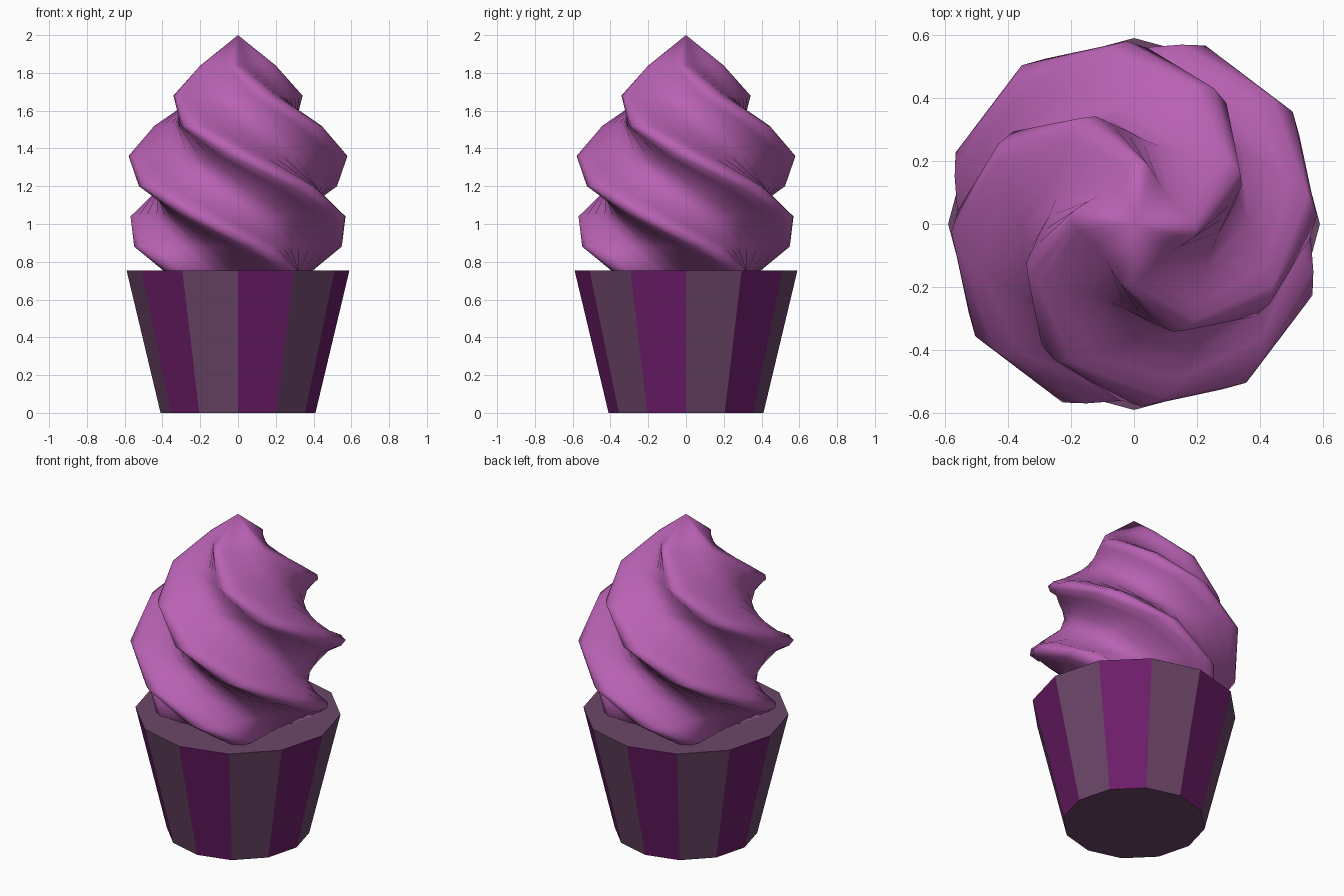
import bpy, bmesh
from math import cos, sin, radians

if "Cube" in bpy.data.objects:
    bpy.data.objects.remove(bpy.data.objects["Cube"])


def material(name, rgb):
    m = bpy.data.materials.new(name)
    m.diffuse_color = (*rgb, 1)
    m.use_nodes = True
    m.node_tree.nodes["Principled BSDF"].inputs["Base Color"].default_value = m.diffuse_color
    return m


def finish(name, bm, mats):
    bmesh.ops.recalc_face_normals(bm, faces=bm.faces)
    me = bpy.data.meshes.new(name)
    bm.to_mesh(me)
    bm.free()
    for m in mats:
        me.materials.append(m)
    ob = bpy.data.objects.new(name, me)
    bpy.context.collection.objects.link(ob)
    return ob


def ring(bm, pts, z):
    return [bm.verts.new((r * cos(radians(a)), r * sin(radians(a)), z)) for r, a in pts]


def bridge(bm, lo, hi):
    n = len(lo)
    return [bm.faces.new((lo[i], lo[(i + 1) % n], hi[(i + 1) % n], hi[i])) for i in range(n)]


pale = material("paper_pale", (0.15, 0.062, 0.14))
vivid = material("paper_vivid", (0.15, 0.012, 0.14))
pink = material("frosting", (0.48, 0.12, 0.45))

# Paper cup: twelve flat panels in two alternating colours
bm = bmesh.new()
lo = ring(bm, [(0.41, 30 * i) for i in range(12)], 0)
hi = ring(bm, [(0.59, 30 * i) for i in range(12)], 0.755)
for i, f in enumerate(bridge(bm, lo, hi)):
    f.material_index = i % 2
bm.faces.new(lo)
bm.faces.new(hi)
finish("paper_cup", bm, [pale, vivid])

# Frosting: four-lobed section twisted upwards through stacked rings to a peak
section = [(1.0, 0), (0.965, 7), (0.88, 13), (0.80, 21), (0.72, 32), (0.69, 45),
           (0.72, 58), (0.80, 69), (0.88, 77), (0.965, 83)]
radii = [0.46, 0.56, 0.61, 0.617, 0.58, 0.50, 0.376, 0.20]
bm = bmesh.new()
rings = []
for k, r in enumerate(radii):
    turn = 224 - 32.9 * k
    pts = [(r * s, a + 90 * q + turn) for q in range(4) for s, a in section]
    rings.append(ring(bm, pts, 0.72 + 0.16 * k))
for a, b in zip(rings, rings[1:]):
    bridge(bm, a, b)
peak = bm.verts.new((0, 0, 2))
top = rings[-1]
for i in range(len(top)):
    bm.faces.new((top[i], top[(i + 1) % len(top)], peak))
bm.faces.new(rings[0])
for f in bm.faces:
    f.smooth = True
finish("frosting_swirl", bm, [pink])
